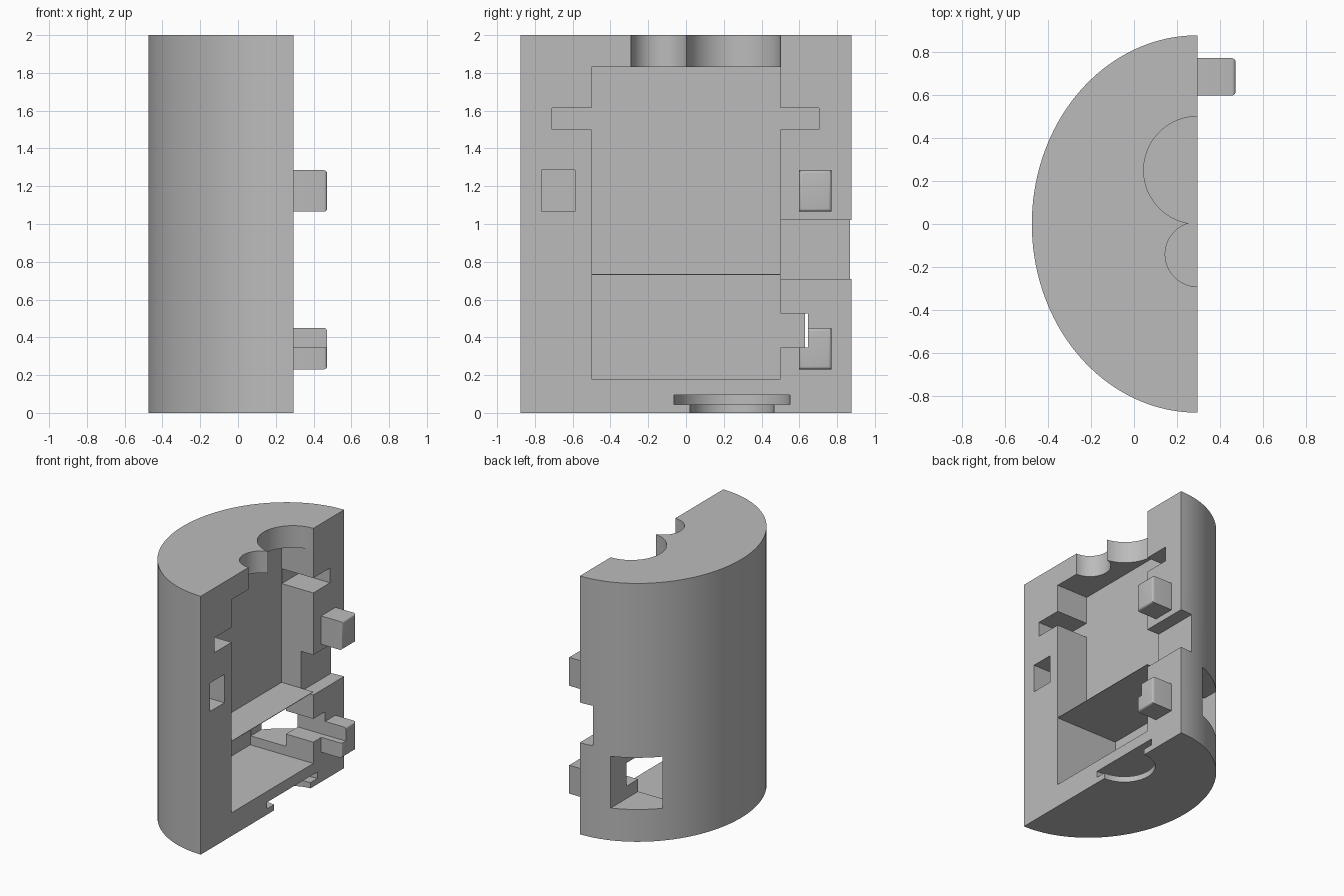
import bpy, bmesh, math

old = bpy.data.objects.get("Cube")
if old:
    bpy.data.objects.remove(old, do_unlink=True)

FACE = 0.295          # x of the flat split face
HALF = 0.877          # half width in y
DEPTH = 0.77          # bulge of the shell behind the split face

grey = bpy.data.materials.new("plain_grey")
grey.use_nodes = True
colour = (0.5, 0.5, 0.5, 1)
grey.diffuse_color = colour
grey.node_tree.nodes["Principled BSDF"].inputs["Base Color"].default_value = colour


def to_object(name, bm):
    bmesh.ops.recalc_face_normals(bm, faces=bm.faces)
    mesh = bpy.data.meshes.new(name)
    bm.to_mesh(mesh)
    bm.free()
    mesh.materials.append(grey)
    obj = bpy.data.objects.new(name, mesh)
    bpy.context.collection.objects.link(obj)
    return obj


def prism(name, points, z0, z1):
    """Extrude an outline in x, y between two heights."""
    bm = bmesh.new()
    face = bm.faces.new([bm.verts.new((x, y, z0)) for x, y in points])
    new = bmesh.ops.extrude_face_region(bm, geom=[face])["geom"]
    bmesh.ops.translate(bm, vec=(0, 0, z1 - z0),
                        verts=[v for v in new if isinstance(v, bmesh.types.BMVert)])
    return to_object(name, bm)


def box(name, x, y, z):
    return prism(name, [(x[0], y[0]), (x[1], y[0]), (x[1], y[1]), (x[0], y[1])], *z)


def disc(name, y, radius, z, count=64):
    ring = [2 * math.pi * (i + 0.5) / count for i in range(count)]
    return prism(name, [(FACE + radius * math.cos(a), y + radius * math.sin(a))
                        for a in ring], *z)


def select(obj):
    bpy.ops.object.select_all(action='DESELECT')
    obj.select_set(True)
    bpy.context.view_layer.objects.active = obj


def cut(target, cutter, keep=False):
    select(target)
    mod = target.modifiers.new("cut", 'BOOLEAN')
    mod.operation = 'DIFFERENCE'
    mod.solver = 'EXACT'
    mod.object = cutter
    bpy.ops.object.modifier_apply(modifier=mod.name)
    if not keep:
        bpy.data.objects.remove(cutter, do_unlink=True)


# Half shell with an elliptical back
N = 72
angles = [math.pi / 2 + math.pi * i / N for i in range(N + 1)]
shell = prism("half_shell", [(FACE + DEPTH * math.cos(a), HALF * math.sin(a))
                             for a in angles], 0, 2)

OUT = 0.6             # cutters reach past the split face
BACK = FACE - 0.272   # back of the upper chamber

# Chambers, split by a thin shelf
cut(shell, box("upper_chamber", (BACK, OUT), (-0.5, 0.5), (0.735, 1.83)))
cut(shell, box("lower_chamber", (-0.245, OUT), (-0.5, 0.5), (0.18, 0.731)))

# Cross slot, side groove and socket
cut(shell, box("cross_slot", (BACK + 0.002, OUT), (-0.71, 0.705), (1.5, 1.615)))
cut(shell, box("side_groove", (FACE - 0.105, OUT), (0.499, 1.1), (0.71, 1.02)))
cut(shell, box("socket", (FACE - 0.185, OUT), (-0.765, -0.587), (1.065, 1.285)))

# Side window and the slot leading to it
cut(shell, box("side_window", (-0.24, 0.06), (0.45, 1.1), (0.25, 0.65)))
port = box("port_slot", (0.0, OUT), (0.45, 0.645), (0.345, 0.525))
cut(shell, port, keep=True)

# Round openings through the top
cut(shell, disc("large_top_hole", 0.25, 0.25, (1.8, 2.1)))
cut(shell, disc("small_top_hole", -0.141, 0.15, (1.8, 2.1)))

# Stepped round seat in the base
cut(shell, disc("base_hole", 0.243, 0.222, (-0.1, 0.07)))
cut(shell, disc("base_flange_seat", 0.243, 0.307, (0.045, 0.095)))

# Locating pegs with softened outer ends
parts = [shell]
for name, z in (("upper_peg", 1.065), ("lower_peg", 0.23)):
    peg = box(name, (FACE - 0.04, 0.472), (0.597, 0.771), (z, z + 0.22))
    bm = bmesh.new()
    bm.from_mesh(peg.data)
    tip = [e for e in bm.edges if all(v.co.x > 0.4 for v in e.verts)]
    bmesh.ops.bevel(bm, geom=tip, offset=0.018, segments=4, profile=0.5,
                    affect='EDGES')
    bm.to_mesh(peg.data)
    bm.free()
    parts.append(peg)
cut(parts[-1], port)

for obj in parts:
    select(obj)
    bpy.ops.object.shade_smooth_by_angle(angle=math.radians(30))
